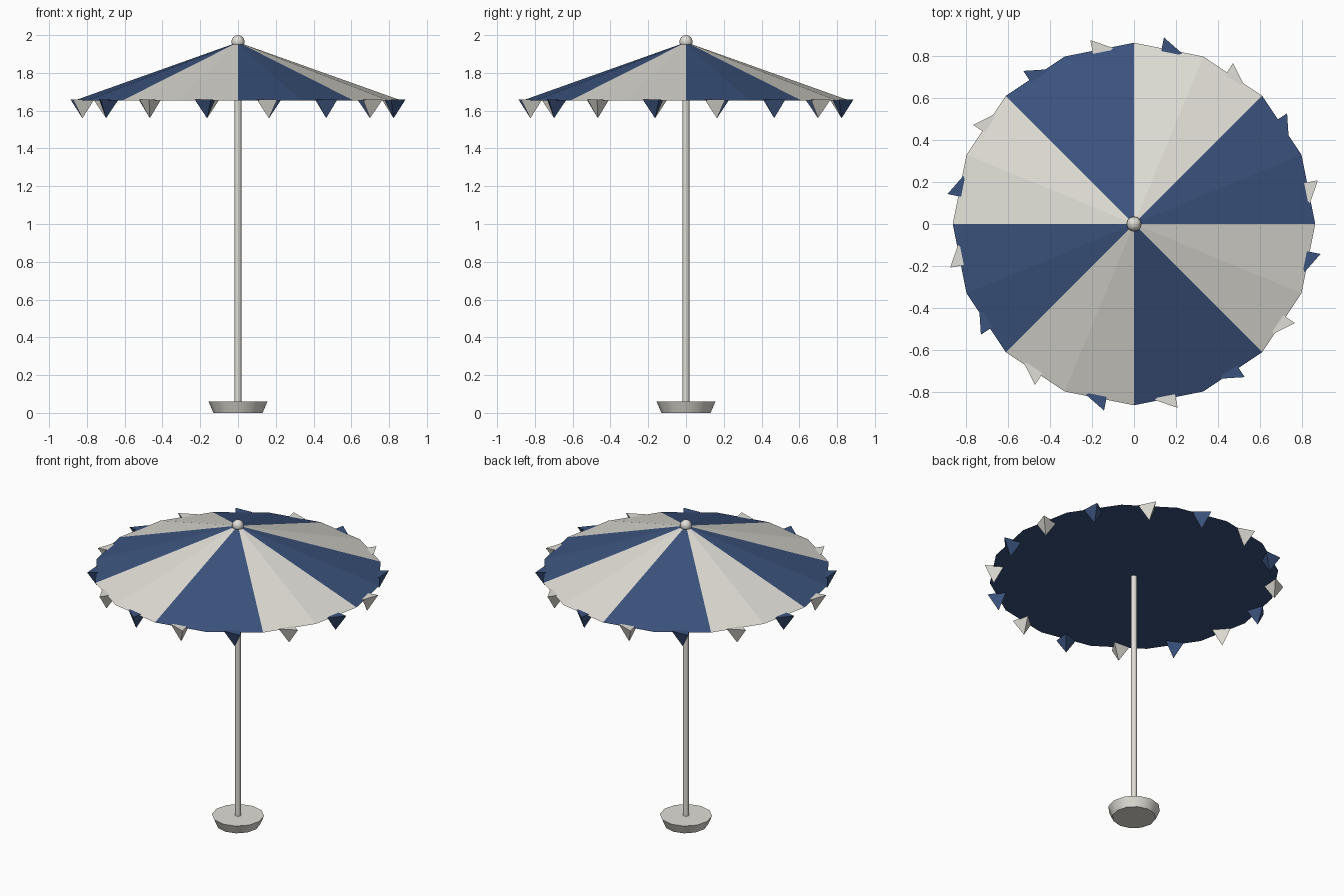
import bpy, bmesh, math
from mathutils import Vector

if "Cube" in bpy.data.objects:
    bpy.data.objects.remove(bpy.data.objects["Cube"])


def material(name, rgb):
    m = bpy.data.materials.new(name)
    m.diffuse_color = (*rgb, 1)
    m.use_nodes = True
    m.node_tree.nodes["Principled BSDF"].inputs["Base Color"].default_value = m.diffuse_color
    return m


cream = material("cream", (0.745, 0.73, 0.672))
blue = material("navy_blue", (0.044, 0.087, 0.209))


def finish(bm, name, mats, smooth=None):
    bmesh.ops.recalc_face_normals(bm, faces=bm.faces)
    me = bpy.data.meshes.new(name)
    bm.to_mesh(me)
    bm.free()
    for m in mats:
        me.materials.append(m)
    ob = bpy.data.objects.new(name, me)
    bpy.context.collection.objects.link(ob)
    if smooth:
        bpy.ops.object.select_all(action='DESELECT')
        ob.select_set(True)
        bpy.context.view_layer.objects.active = ob
        bpy.ops.object.shade_smooth_by_angle(angle=math.radians(smooth))
    return ob


def frustum(name, n, r0, z0, r1, z1, mats, at=(0, 0), turn=0.0, smooth=None):
    """n-sided frustum; a zero radius at either end gives a point."""
    bm = bmesh.new()
    rings = []
    for r, z in ((r0, z0), (r1, z1)):
        if r == 0:
            rings.append([bm.verts.new((at[0], at[1], z))] * n)
        else:
            rings.append([bm.verts.new((at[0] + r * math.cos(turn + math.tau * i / n),
                                        at[1] + r * math.sin(turn + math.tau * i / n), z))
                          for i in range(n)])
            bm.faces.new(rings[-1])
    a, b = rings
    for i in range(n):
        j = (i + 1) % n
        bm.faces.new(list(dict.fromkeys((a[i], a[j], b[j], b[i]))))
    return finish(bm, name, mats, smooth)


# weighted base and pole
frustum("base", 12, 0.13, 0.0, 0.156, 0.06, [cream], smooth=40)
frustum("pole", 8, 0.0185, 0.05, 0.0185, 1.70, [cream], smooth=50)

# canopy with eight alternating 45 degree stripes, blue flat underside
canopy = frustum("canopy", 16, 0.862, 1.655, 0, 1.962, [blue, cream])
for p in canopy.data.polygons:
    if p.normal.z > 0:
        a = math.atan2(p.center.y, p.center.x) % math.tau
        p.material_index = int(a / (math.pi / 4)) % 2

# three-sided pennants hanging around the rim
for i in range(16):
    a = math.tau * (i + 0.5) / 16
    frustum(f"pennant_{i + 1}", 3, 0, 1.56, 0.067, 1.66, [blue if i % 2 else cream],
            at=(0.84 * math.cos(a), 0.84 * math.sin(a)), turn=a + math.radians(30))

# ball finial
bm = bmesh.new()
bmesh.ops.create_uvsphere(bm, u_segments=12, v_segments=8, radius=0.035)
bmesh.ops.translate(bm, verts=bm.verts, vec=Vector((0, 0, 1.965)))
finish(bm, "finial", [cream], smooth=50)
